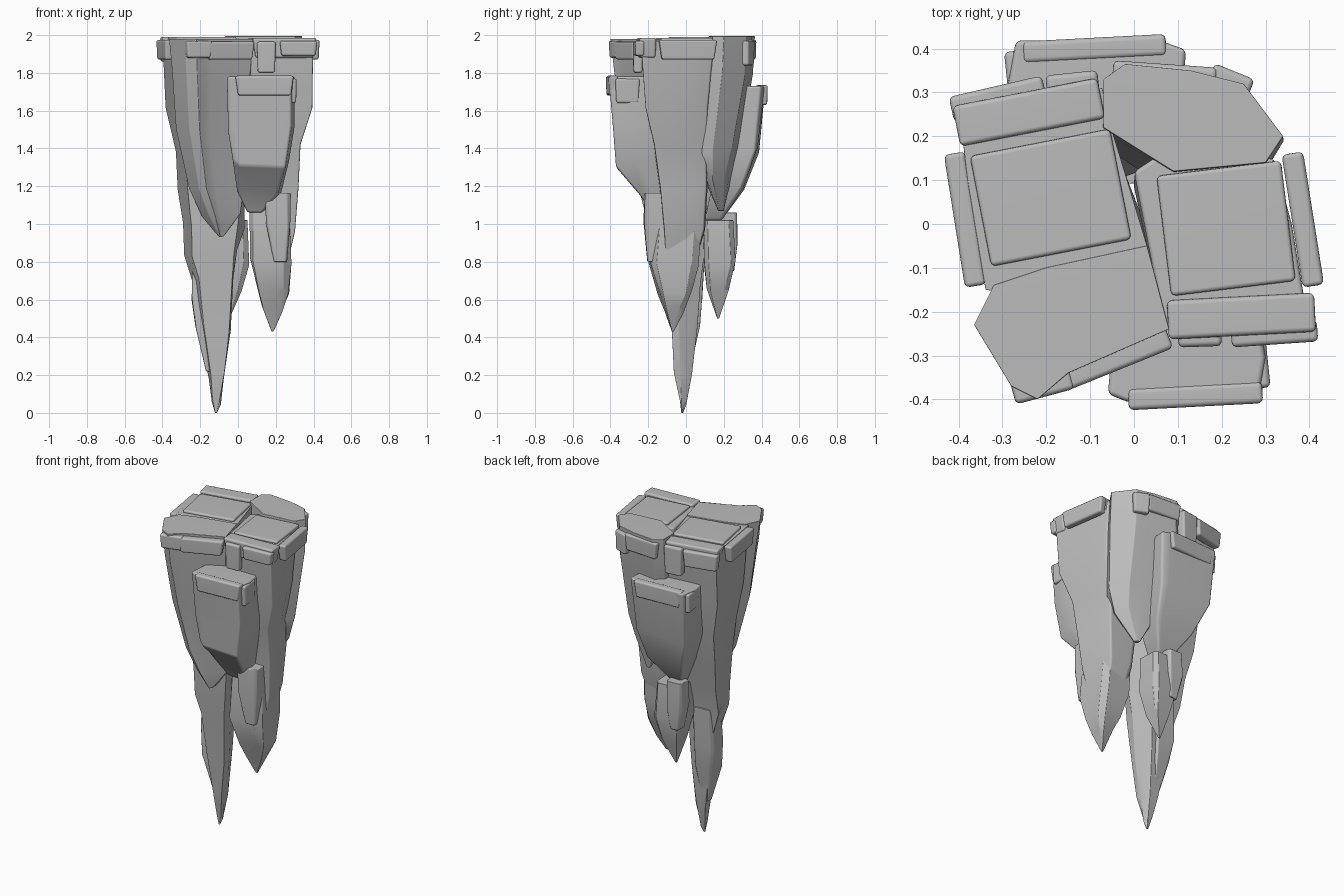
import bpy
import bmesh
import math
import random
from mathutils import Matrix, Vector

random.seed(4)
default_cube = bpy.data.objects.get("Cube")
if default_cube:
    bpy.data.objects.remove(default_cube, do_unlink=True)

stone = bpy.data.materials.new("grey_stone")
stone.use_nodes = True
stone_colour = (0.5, 0.5, 0.5, 1)
stone.diffuse_color = stone_colour
stone.node_tree.nodes["Principled BSDF"].inputs["Base Color"].default_value = stone_colour


def finish(name, mesh_data, bevel_width):
    """Turn a bmesh into a softly worn stone object."""
    bmesh.ops.recalc_face_normals(mesh_data, faces=mesh_data.faces)
    mesh = bpy.data.meshes.new(name)
    mesh_data.to_mesh(mesh)
    mesh_data.free()
    mesh.materials.append(stone)
    mesh.shade_smooth()
    stone_object = bpy.data.objects.new(name, mesh)
    bpy.context.collection.objects.link(stone_object)
    bevel = stone_object.modifiers.new("worn_edges", "BEVEL")
    bevel.width = bevel_width
    bevel.segments = 3
    bevel.limit_method = "ANGLE"
    bevel.angle_limit = math.radians(28)
    normals = stone_object.modifiers.new("soft_normals", "WEIGHTED_NORMAL")
    normals.keep_sharp = True
    return stone_object


def shard(name, outline, sections, bevel_width=0.012, roughness=0.006):
    """Loft an outline downward; each section is z, x low, x high, y low, y high."""
    low_x, high_x = min(p[0] for p in outline), max(p[0] for p in outline)
    low_y, high_y = min(p[1] for p in outline), max(p[1] for p in outline)
    unit = [((x - low_x) / (high_x - low_x), (y - low_y) / (high_y - low_y))
            for x, y in outline]
    bm = bmesh.new()
    rings = []
    for level, (z, left, right, front, back) in enumerate(sections):
        middle = 0 < level < len(sections) - 1
        jitter = roughness if middle else 0
        ring = []
        for u, v in unit:
            wobble = Vector([random.uniform(-jitter, jitter) for axis in "xyz"])
            wobble.z *= 4
            corner = Vector((left + u * (right - left), front + v * (back - front), z))
            ring.append(bm.verts.new(corner + wobble))
        rings.append(ring)
    for upper, lower in zip(rings, rings[1:]):
        for i in range(len(unit)):
            j = (i + 1) % len(unit)
            bm.faces.new((upper[i], upper[j], lower[j], lower[i]))
    bm.faces.new(rings[0])
    bm.faces.new(rings[-1])
    return finish(name, bm, bevel_width)


def slab(name, centre, size, turn, bottom, top, bevel_width=0.012):
    """A flat chipped stone lying level, turned about the vertical."""
    bm = bmesh.new()
    bmesh.ops.create_cube(bm, size=1)
    for vert in bm.verts:
        shrink = 0.9 if vert.co.z < 0 else 1
        vert.co.x *= size[0] * shrink
        vert.co.y *= size[1] * shrink
        vert.co.z = top if vert.co.z > 0 else bottom
    bmesh.ops.rotate(bm, verts=bm.verts, matrix=Matrix.Rotation(math.radians(turn), 3, "Z"))
    bmesh.ops.translate(bm, verts=bm.verts, vec=(centre[0], centre[1], 0))
    return finish(name, bm, bevel_width)


# Generic chipped block outline shared by the smaller stones
chipped_block = [(0, .1), (.1, 0), (.85, .02), (1, .15), (.97, .85), (.85, 1), (.12, .96), (.02, .8)]

# Main spire: the left column running down to the lowest tip
shard("main_spire",
      [(-.39, .27), (-.07, .31), (-.05, .22), (.03, -.05), (0, -.2), (-.33, -.15), (-.37, .1)],
      [(1.975, -.4, .03, -.2, .31), (1.6, -.385, .03, -.17, .26), (1.4, -.33, .04, -.15, .22),
       (1.2, -.32, .04, -.13, .18), (1, -.29, .03, -.12, .13), (.85, -.28, 0, -.11, .1),
       (.7, -.24, -.02, -.1, .08), (.45, -.21, -.04, -.08, .06), (.2, -.16, -.07, -.06, .03),
       (.06, -.135, -.095, -.035, 0), (0, -.122, -.112, -.025, -.015)])
shard("spire_splinter", chipped_block,
      [(.85, -.24, -.1, -.02, .1), (.6, -.25, -.1, -.04, .09), (.45, -.23, -.1, -.05, .07),
       (.22, -.17, -.13, -.02, .02)])

# Right column and the hanging shard below it
shard("right_column",
      [(.4, -.24), (.07, -.24), (0, .12), (.06, .16), (.32, .15), (.36, 0)],
      [(1.97, 0, .4, -.24, .16), (1.6, 0, .39, -.21, .13), (1.4, .02, .33, -.17, .12),
       (1.2, .05, .32, -.14, .12), (.95, .08, .3, -.12, .1), (.7, .13, .24, -.1, .02)])
shard("right_hanging_shard", chipped_block,
      [(1.09, .06, .27, -.17, .09), (.8, .06, .28, -.2, .07), (.65, .1, .27, -.15, .03),
       (.55, .13, .24, -.12, -.01), (.43, .178, .188, -.075, -.065)])
shard("right_hanging_cap", chipped_block,
      [(1.165, .14, .28, -.22, -.12), (1, .15, .28, -.22, -.1), (.8, .19, .26, -.205, -.12)])

# Large corner shards
shard("front_left_shard",
      [(-.365, -.23), (-.32, -.14), (-.2, -.1), (.03, -.05), (.08, -.24), (-.15, -.34),
       (-.22, -.4), (-.28, -.37)],
      [(1.98, -.365, .08, -.4, -.05), (1.8, -.35, .07, -.38, -.04), (1.5, -.33, .05, -.32, -.02),
       (1.2, -.26, .03, -.25, -.02), (1.05, -.19, .01, -.21, -.02), (.93, -.1, -.08, -.16, -.13)])
shard("back_right_shard",
      [(.09, .12), (-.07, .22), (-.07, .33), (-.02, .365), (.13, .35), (.25, .32), (.34, .2),
       (.3, .14)],
      [(1.995, -.07, .34, .12, .365), (1.8, -.07, .34, .11, .35), (1.4, -.04, .31, .07, .28),
       (1.25, .02, .27, .09, .24), (1.07, .12, .15, .17, .2)])

# Ledges on the front and back, with hanging stone under the back one
ledge_outline = [(0, .1), (.12, .02), (.95, 0), (1, .5), (.95, 1), (.05, 1)]
shard("front_ledge", ledge_outline,
      [(1.78, -.06, .3, -.41, -.2), (1.5, -.05, .295, -.385, -.17), (1.32, -.03, .27, -.37, -.15),
       (1.17, 0, .22, -.25, -.12), (1.06, .05, .13, -.18, -.1)])
shard("back_ledge", [(1 - u, 1 - v) for u, v in ledge_outline],
      [(1.73, -.29, .12, .2, .42), (1.4, -.27, .1, .18, .385), (1.2, -.2, .08, .13, .31),
       (1.02, -.1, -.03, .1, .19)])
shard("back_hanging_shard", chipped_block,
      [(1.02, -.12, .05, .09, .25), (.8, -.13, .06, .09, .265), (.65, -.1, .02, .11, .22),
       (.5, -.055, -.045, .165, .175)])
shard("back_hanging_cap", chipped_block,
      [(1.06, -.15, -.04, .18, .27), (.9, -.15, -.04, .17, .275), (.75, -.12, -.06, .18, .255)])

# Lips along the ledge tops
slab("front_ledge_lip", (.14, -.392), (.31, .05), 3, 1.68, 1.785)
slab("front_ledge_side", (.285, -.31), (.04, .13), 6, 1.64, 1.77)
slab("back_ledge_lip", (-.09, .4), (.33, .05), 3, 1.63, 1.735)
slab("back_ledge_side", (-.27, .33), (.04, .13), 6, 1.6, 1.72)

# Rim stones around the top edge
for side, x in (("left", .385), ("right", -.385)):
    slab(side + "_rim_plate", (x, .01), (.05, .31), 9, 1.87, 1.975)
slab("back_strip", (-.24, .255), (.34, .095), 11, 1.88, 1.99)
slab("back_strip_edge", (-.31, .285), (.22, .06), 13, 1.86, 1.965)
slab("back_strip_chip", (-.14, .315), (.12, .06), 6, 1.79, 1.97)
slab("front_strip", (.245, -.21), (.34, .09), 3, 1.88, 1.985)
slab("front_strip_edge", (.32, -.25), (.2, .05), 4, 1.89, 1.97)
slab("front_strip_chip", (.15, -.255), (.1, .05), 2, 1.8, 1.965)
slab("front_left_rim", (-.045, -.305), (.27, .06), 22, 1.87, 1.965)
slab("front_left_corner", (-.21, -.365), (.14, .06), 15, 1.88, 1.97)
slab("back_right_rim", (.07, .34), (.24, .05), -4, 1.87, 1.975)
slab("back_right_corner", (.22, .325), (.1, .05), -22, 1.84, 1.97)

# Raised paving stones on top, sitting just proud of the columns
slab("left_paving", (-.19, .06), (.33, .26), 11, 1.9, 1.99)
slab("right_paving", (.21, -.01), (.29, .28), 7, 1.9, 1.985)
